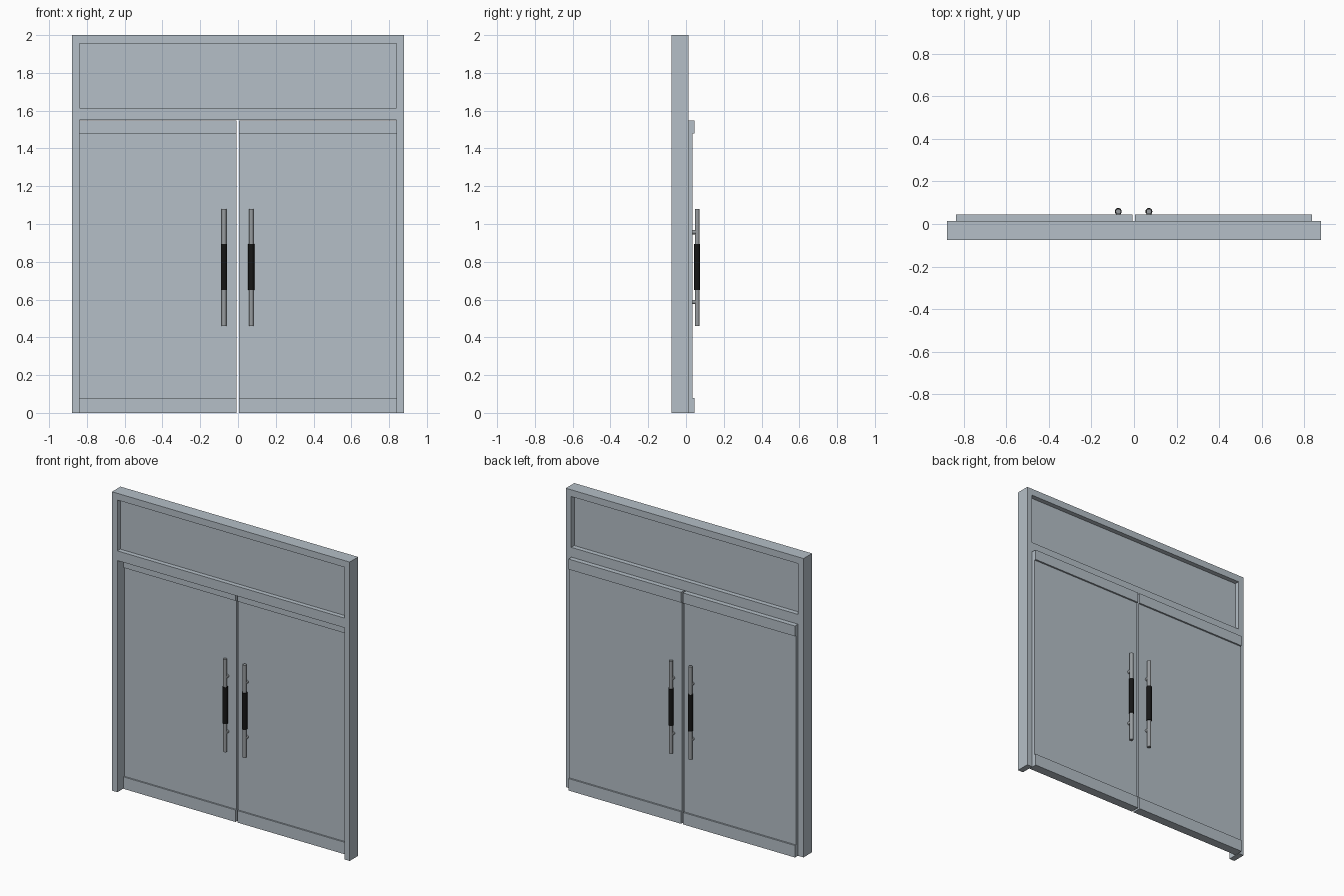
import bpy
import math

if "Cube" in bpy.data.objects:
    bpy.data.objects.remove(bpy.data.objects["Cube"])


def material(name, rgb):
    m = bpy.data.materials.new(name)
    m.diffuse_color = (*rgb, 1.0)
    m.use_nodes = True
    m.node_tree.nodes["Principled BSDF"].inputs["Base Color"].default_value = m.diffuse_color
    return m


PANEL = material("pale_blue_grey", (0.46, 0.52, 0.57))
METAL = material("brushed_metal", (0.31, 0.33, 0.345))
GRIP = material("black_grip", (0.008, 0.008, 0.008))


def box(name, x, y, z, mat):
    """Box from (min, max) ranges on each axis."""
    bpy.ops.mesh.primitive_cube_add(size=1)
    ob = bpy.context.object
    ob.name = name
    ob.location = [(a + b) / 2 for a, b in (x, y, z)]
    ob.scale = [b - a for a, b in (x, y, z)]
    bpy.ops.object.transform_apply(location=True, rotation=False, scale=True)
    ob.data.materials.append(mat)
    return ob


def rod(name, radius, depth, loc, mat, rot=(0, 0, 0)):
    bpy.ops.mesh.primitive_cylinder_add(vertices=16, radius=radius, depth=depth,
                                        location=loc, rotation=rot)
    ob = bpy.context.object
    ob.name = name
    ob.data.materials.append(mat)
    bpy.ops.object.shade_smooth_by_angle(angle=math.radians(35))
    return ob


# Outer frame: two jambs, head and transom bar
FY = (-0.076, 0.014)
for side, x in (("left", (-0.88, -0.84)), ("right", (0.84, 0.88))):
    box(side + "_jamb", x, FY, (0, 2), PANEL)
box("frame_head", (-0.84, 0.84), FY, (1.955, 2), PANEL)
box("transom_bar", (-0.84, 0.84), FY, (1.55, 1.615), PANEL)

# Fixed panel above the doors
box("transom_panel", (-0.84, 0.84), (-0.045, -0.018), (1.615, 1.955), PANEL)

# Door leaves: panel between slightly thicker top and bottom rails
RAIL_Y = (-0.015, 0.045)
LEAF_Y = (-0.005, 0.034)
for side, x, hx in (("left", (-0.838, -0.008), -0.074),
                    ("right", (0.005, 0.838), 0.070)):
    box(side + "_door_panel", x, LEAF_Y, (0.08, 1.48), PANEL)
    box(side + "_door_bottom_rail", x, RAIL_Y, (0, 0.08), PANEL)
    box(side + "_door_top_rail", x, RAIL_Y, (1.48, 1.549), PANEL)

    # Pull handles on both faces of the leaf
    for face, surf, d in (("front", LEAF_Y[0], -1), ("back", LEAF_Y[1], 1)):
        name = f"{side}_{face}_handle"
        hy = surf + d * 0.025
        rod(name + "_bar", 0.0125, 0.62, (hx, hy, 0.77), METAL)
        rod(name + "_grip", 0.0163, 0.245, (hx, hy, 0.7725), GRIP)
        for pos, z in (("lower", 0.587), ("upper", 0.957)):
            rod(f"{name}_{pos}_standoff", 0.0115, 0.025,
                (hx, surf + d * 0.0115, z), METAL, (math.pi / 2, 0, 0))
